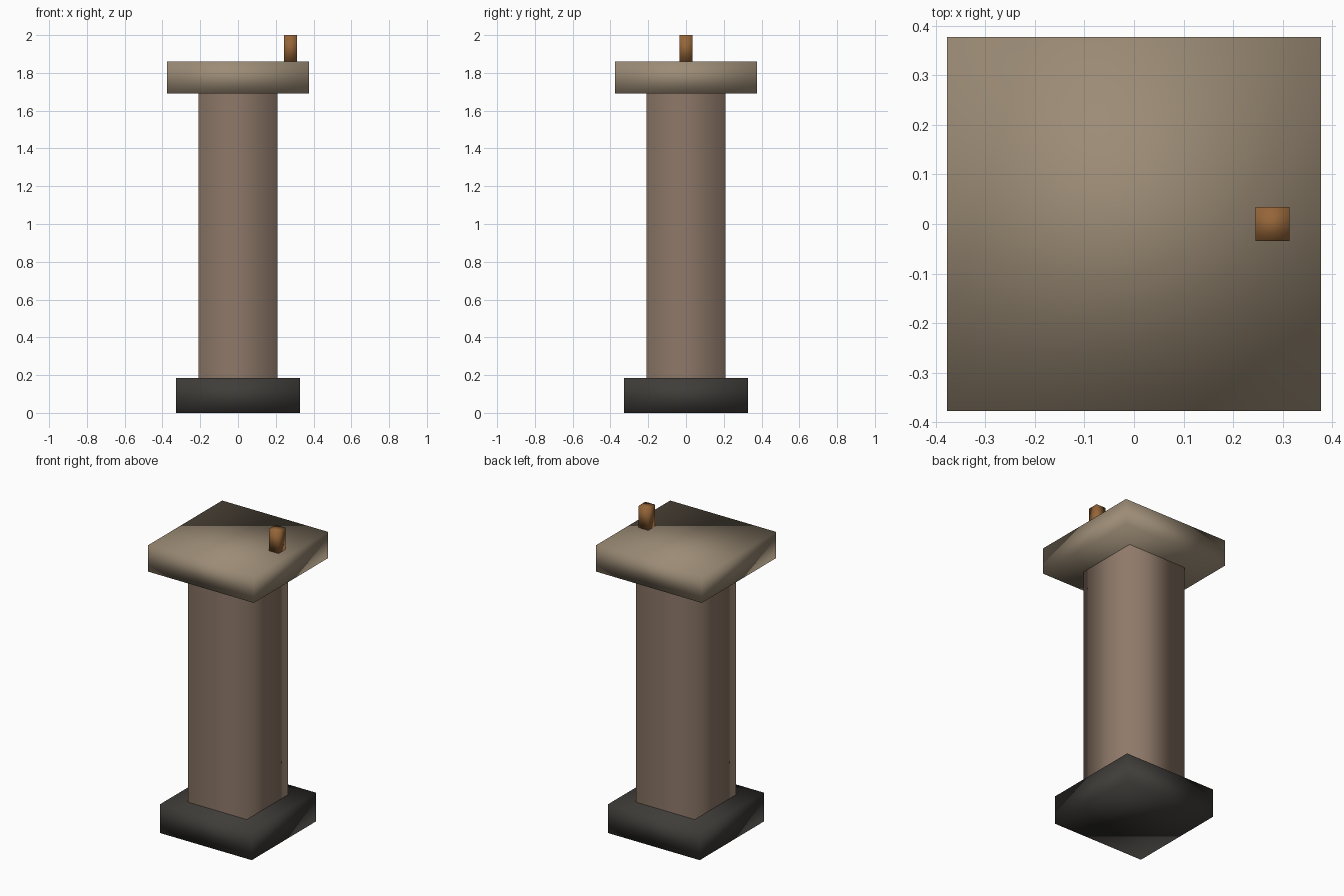
import bpy
import bmesh
from mathutils import Matrix

if "Cube" in bpy.data.objects:
    bpy.data.objects.remove(bpy.data.objects["Cube"])


def block(name, width, z0, z1, color, x=0.0, open_ends=False):
    """Square, smooth-shaded block spanning z0..z1."""
    bm = bmesh.new()
    size = Matrix.Diagonal((width, width, z1 - z0, 1))
    bmesh.ops.create_cube(bm, size=1, matrix=size)
    if open_ends:
        ends = [f for f in bm.faces if abs(f.normal.z) > 0.9]
        bmesh.ops.delete(bm, geom=ends, context='FACES_ONLY')
    for f in bm.faces:
        f.smooth = True
    mesh = bpy.data.meshes.new(name)
    bm.to_mesh(mesh)
    bm.free()
    mat = bpy.data.materials.new(name + "_colour")
    mat.diffuse_color = (*color, 1)
    mat.use_nodes = True
    mat.node_tree.nodes["Principled BSDF"].inputs["Base Color"].default_value = mat.diffuse_color
    mesh.materials.append(mat)
    obj = bpy.data.objects.new(name, mesh)
    obj.location = (x, 0, (z0 + z1) / 2)
    bpy.context.collection.objects.link(obj)
    return obj


# Dark plinth
block("base", 0.654, 0.0, 0.185, (0.05, 0.046, 0.041))
# Shaft, its ends covered by base and cap
block("column", 0.418, 0.185, 1.69, (0.27, 0.19, 0.14), open_ends=True)
# Overhanging slab
block("cap", 0.754, 1.69, 1.86, (0.33, 0.26, 0.18))
# Small post on the right of the slab
block("peg", 0.069, 1.86, 2.0, (0.30, 0.13, 0.04), x=0.279)
